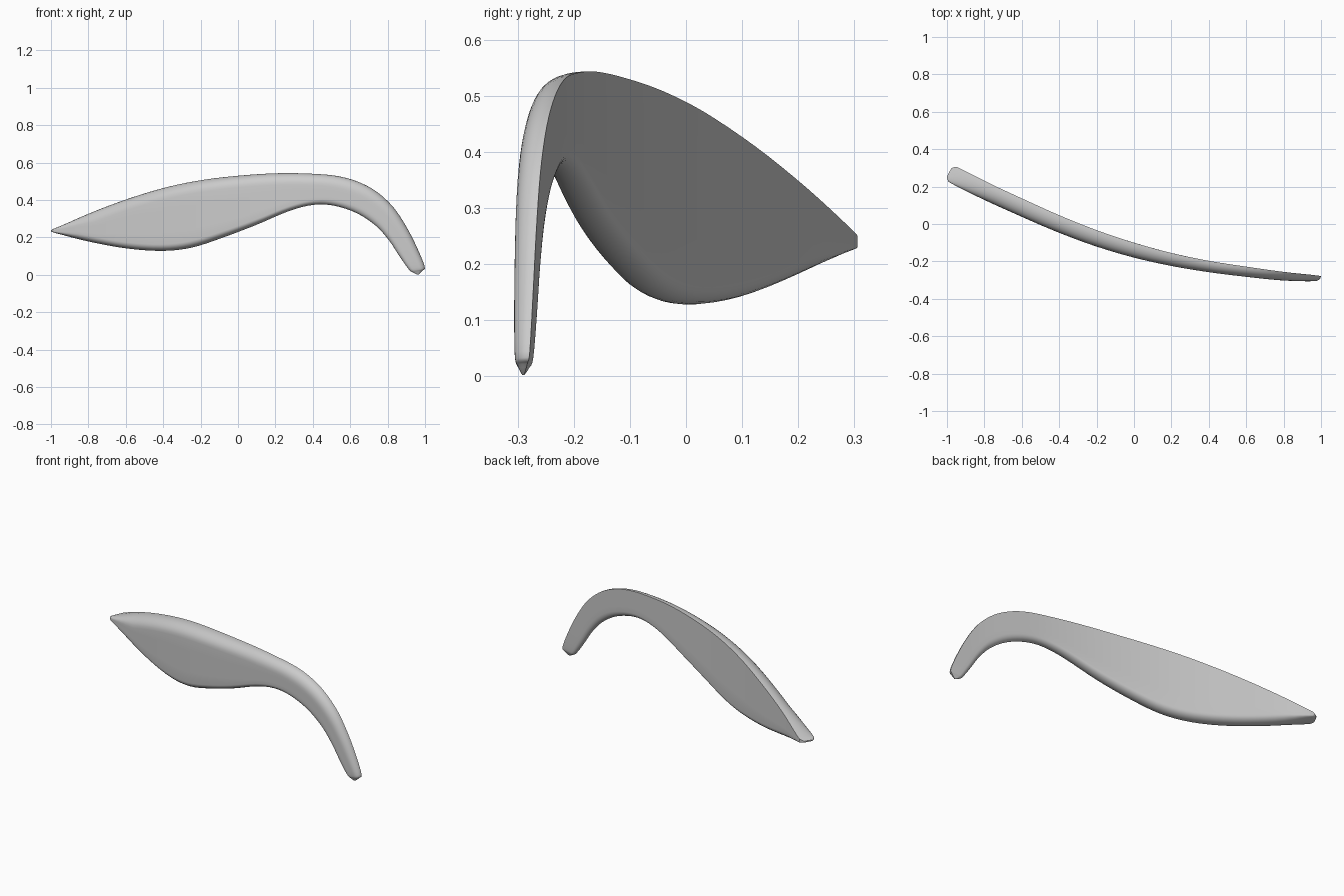
import bpy, bmesh, math
from mathutils import Vector

if "Cube" in bpy.data.objects:
    bpy.data.objects.remove(bpy.data.objects["Cube"])

# Outline as pairs: upper x, upper z, lower x, lower z, thickness pinch
PAIRS = [
    (-.967, .239, -.967, .231, .55), (-.955, .247, -.955, .226, .85), (-.93, .26, -.93, .218, 1),
    (-.77, .335, -.77, .176, 1),
    (-.57, .41, -.57, .140, 1), (-.37, .47, -.38, .128, 1),
    (-.18, .508, -.23, .146, 1), (.02, .531, -.08, .195, 1),
    (.22, .543, .10, .264, 1), (.40, .540, .28, .341, 1),
    (.53, .528, .41, .374, 1), (.64, .498, .52, .369, 1),
    (.74, .445, .64, .329, 1), (.83, .362, .74, .262, 1),
    (.90, .257, .81, .184, 1), (.955, .150, .865, .100, 1),
    (.998, .045, .914, .030, .9), (.988, .022, .935, .013, .55),
    (.968, .002, .958, .002, .1)]
# Curved inner sheet: x, y, thickness
BEND = [(-1.0, .334, .094), (-.955, .310, .093), (-.78, .221, .092), (-.6, .137, .090),
        (-.4, .047, .087), (-.2, -.033, .083), (0, -.10, .077), (.2, -.155, .068),
        (.4, -.197, .060), (.6, -.228, .054), (.8, -.256, .046), (1.0, -.277, .031)]


def spline(p, i, t):
    a, b, c, d = (p[max(0, min(len(p) - 1, i + k))] for k in (-1, 0, 1, 2))
    return [.5 * (2 * q + (r - o) * t + (2 * o - 5 * q + 4 * r - s) * t * t
                  + (3 * q - o - 3 * r + s) * t ** 3) for o, q, r, s in zip(a, b, c, d)]


def bend(x):
    i = 0
    while i < len(BEND) - 2 and x > BEND[i + 1][0]:
        i += 1
    x0, x1 = BEND[i][0], BEND[i + 1][0]
    t, h = (x - x0) / (x1 - x0), x1 - x0
    out = []
    for j in (1, 2):
        m = []
        for k in (i, i + 1):
            lo, hi = BEND[max(k - 1, 0)], BEND[min(k + 1, len(BEND) - 1)]
            m.append((hi[j] - lo[j]) / (hi[0] - lo[0]))
        out.append((2*t**3 - 3*t*t + 1) * BEND[i][j] + (t**3 - 2*t*t + t) * h * m[0]
                   + (3*t*t - 2*t**3) * BEND[i+1][j] + (t**3 - t*t) * h * m[1])
    return out


def section(half):
    """Crisp upper inner edge, soft upper outer edge, fully rounded lower edge."""
    top, low = min(.07 / half, .75), min(.035 / half, .5)
    pts = [(1, 0)]
    for k in range(9):
        a = math.pi / 2 * k / 8
        pts.append((1 - top * (1 - math.cos(a) ** .9), .1 + .9 * math.sin(a)))
    inner = 1 - top
    outer = low - 1
    pts += [(inner + (outer - inner) * f, 1) for f in (.25, .5, .75)]
    for k in range(13):
        a = math.pi * k / 12
        pts.append((outer - low * math.sin(a), .5 + .5 * math.cos(a)))
    pts += [(outer + (1 - outer) * f, 0) for f in (.25, .5, .75)]
    return pts


bm = bmesh.new()
rings = []
STEPS = 4
for n in range((len(PAIRS) - 1) * STEPS + 1):
    i = min(n // STEPS, len(PAIRS) - 2)
    ux, uz, lx, lz, pinch = spline(PAIRS, i, n / STEPS - i)
    ring = []
    for v, t in section(math.hypot(ux - lx, uz - lz) / 2):
        f = (v + 1) / 2
        x, z = lx + (ux - lx) * f, lz + (uz - lz) * f
        y, th = bend(x)
        slope = (bend(x + .01)[0] - bend(x - .01)[0]) / .02
        nrm = Vector((slope, -1, 0)).normalized()
        depth = th * (.5 + (t - .5) * pinch)
        ring.append(bm.verts.new(Vector((x, y, z)) + nrm * depth))
    rings.append(ring)
N = len(rings[0])
for a, b in zip(rings, rings[1:]):
    for j in range(N):
        bm.faces.new((a[j], a[(j + 1) % N], b[(j + 1) % N], b[j]))
bm.faces.new(rings[0])
bm.faces.new(rings[-1])
bmesh.ops.recalc_face_normals(bm, faces=bm.faces)

mesh = bpy.data.meshes.new("curved_arm")
bm.to_mesh(mesh)
bm.free()
arm = bpy.data.objects.new("curved_arm", mesh)
bpy.context.collection.objects.link(arm)
bpy.context.view_layer.objects.active = arm
arm.select_set(True)
bpy.ops.object.shade_smooth_by_angle(angle=math.radians(40))
